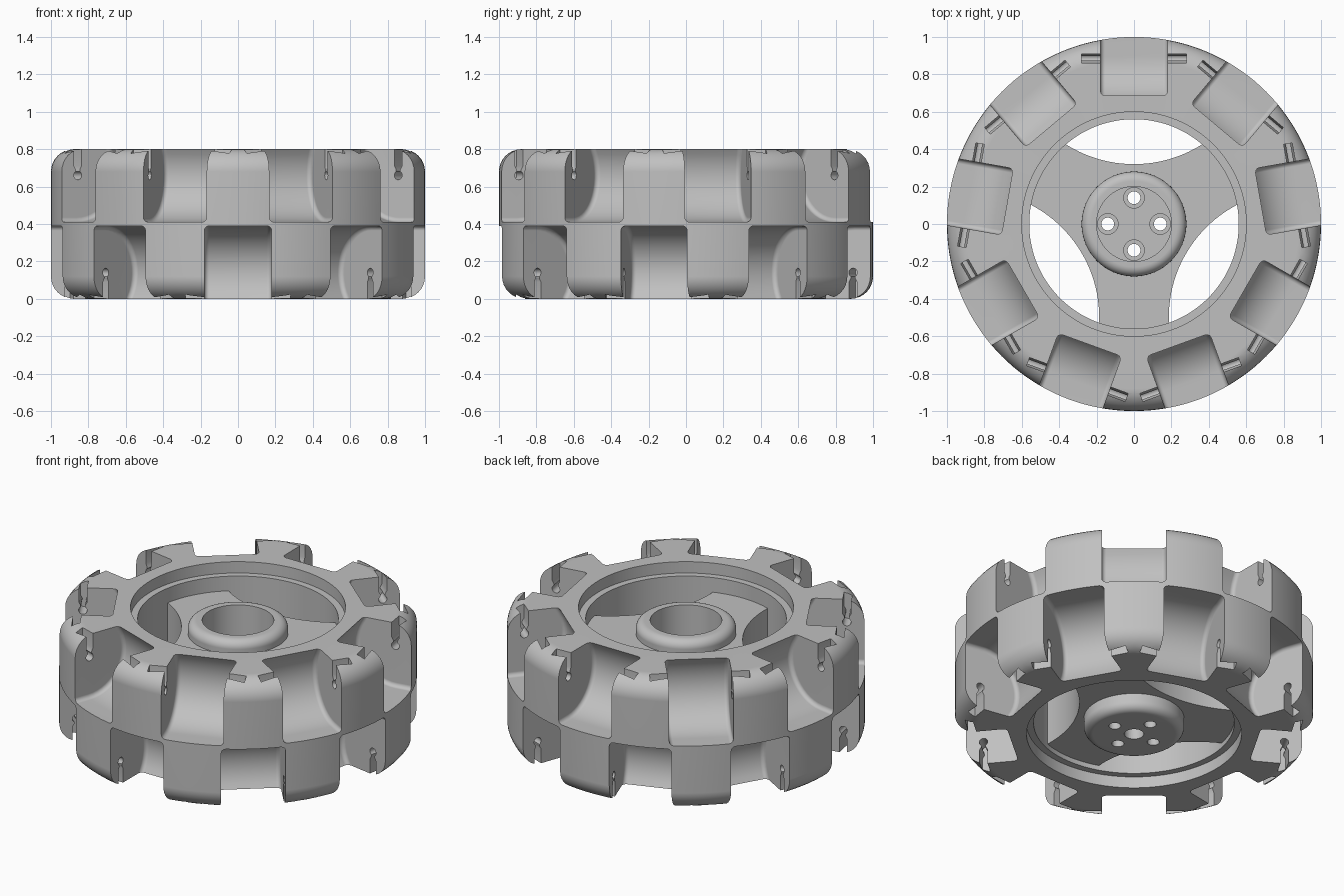
import bpy, bmesh, math
from mathutils import Matrix

if "Cube" in bpy.data.objects:
    bpy.data.objects.remove(bpy.data.objects["Cube"])

HEIGHT = 0.8
grey = bpy.data.materials.new("plain grey")
grey.use_nodes = True
colour = (0.53, 0.53, 0.53, 1)
grey.diffuse_color = colour
grey.node_tree.nodes["Principled BSDF"].inputs["Base Color"].default_value = colour


def make_object(name, bm):
    bmesh.ops.recalc_face_normals(bm, faces=bm.faces)
    mesh = bpy.data.meshes.new(name)
    bm.to_mesh(mesh)
    bm.free()
    mesh.materials.append(grey)
    obj = bpy.data.objects.new(name, mesh)
    bpy.context.collection.objects.link(obj)
    return obj


def arc(cx, cy, radius, start, end, steps):
    angles = [math.radians(start + (end - start) * i / steps) for i in range(steps + 1)]
    return [(cx + radius * math.cos(a), cy + radius * math.sin(a)) for a in angles]


def lathe(name, profile, closed, sides=144):
    """Spin an (r, z) profile around the z axis."""
    bm = bmesh.new()
    verts = [bm.verts.new((r, 0, z)) for r, z in profile]
    pairs = list(zip(verts, verts[1:]))
    if closed:
        pairs.append((verts[-1], verts[0]))
    edges = [bm.edges.new(p) for p in pairs]
    bmesh.ops.spin(bm, geom=verts + edges, cent=(0, 0, 0), axis=(0, 0, 1),
                   angle=math.tau, steps=sides, use_duplicate=False)
    bmesh.ops.remove_doubles(bm, verts=bm.verts, dist=0.0001)
    return make_object(name, bm)


def add_cylinder(bm, radius, x, y, low, high, sides=32):
    bmesh.ops.create_cone(bm, cap_ends=True, segments=sides, radius1=radius, radius2=radius,
                          depth=high - low, matrix=Matrix.Translation((x, y, (low + high) / 2)))


def add_prism(bm, outline, half_width, angle, bevel=0):
    """Extrude an (r, z) outline along the tangent, then turn it to its place."""
    part = bmesh.new()
    face = part.faces.new([part.verts.new((r, -half_width, z)) for r, z in outline])
    cap = bmesh.ops.extrude_face_region(part, geom=[face])["geom"]
    moved = [g for g in cap if isinstance(g, bmesh.types.BMVert)]
    bmesh.ops.translate(part, verts=moved, vec=(0, 2 * half_width, 0))
    bmesh.ops.recalc_face_normals(part, faces=part.faces)
    if bevel:
        rims = [e for e in part.edges if abs(e.verts[0].co.y - e.verts[1].co.y) < 0.001]
        bmesh.ops.bevel(part, geom=rims, offset=bevel, segments=3, profile=0.5,
                        affect='EDGES', clamp_overlap=True)
    bmesh.ops.rotate(part, verts=part.verts, cent=(0, 0, 0),
                     matrix=Matrix.Rotation(math.radians(angle), 3, 'Z'))
    temp = bpy.data.meshes.new("temp")
    part.to_mesh(temp)
    part.free()
    bm.from_mesh(temp)
    bpy.data.meshes.remove(temp)


def cut(obj, name, bm):
    cutter = make_object(name, bm)
    cutter.hide_render = True
    mod = obj.modifiers.new("cut", 'BOOLEAN')
    mod.operation = 'DIFFERENCE'
    mod.solver = 'EXACT'
    mod.object = cutter
    bpy.context.view_layer.objects.active = obj
    bpy.ops.object.modifier_apply(modifier=mod.name)
    bpy.data.objects.remove(cutter)


def finish(obj):
    bpy.ops.object.select_all(action='DESELECT')
    obj.select_set(True)
    bpy.context.view_layer.objects.active = obj
    bpy.ops.object.shade_smooth_by_angle(angle=math.radians(32))
    mod = obj.modifiers.new("face weights", 'WEIGHTED_NORMAL')
    mod.keep_sharp = True
    bpy.ops.object.modifier_apply(modifier=mod.name)


# Rim: rounded outer corners and a stepped bore
round_r, step, bore = 0.12, 0.07, 0.56
upper = arc(1 - round_r, HEIGHT - round_r, round_r, 0, 90, 8)
upper += [(0.6, HEIGHT), (0.6, HEIGHT - step), (bore, HEIGHT - step)]
rim = lathe("rim", upper + [(r, HEIGHT - z) for r, z in reversed(upper)], True)

# Undercut roller pockets and keyhole pin slots, staggered between the two layers
pocket = [(1.2, 0.41)] + arc(0.895, 0.66, 0.25, 270, 146, 16) + [(0.688, 1.0), (1.2, 1.0)]
keyhole = arc(0.885, 0.66, 0.024, 60, -240, 14)
keyhole += [(0.873, 0.69), (0.862, 0.71), (0.862, 0.9), (0.908, 0.9), (0.908, 0.71), (0.897, 0.69)]
pockets, slots = bmesh.new(), bmesh.new()
for k in range(9):
    for outline, bm, half, bevel in ((pocket, pockets, 0.18, 0.025), (keyhole, slots, 0.28, 0)):
        flipped = [(r, HEIGHT - z) for r, z in outline]
        add_prism(bm, outline, half, 90 + 40 * k, bevel)
        add_prism(bm, flipped, half, 110 + 40 * k, bevel)
cut(rim, "pocket_cutter", pockets)
cut(rim, "slot_cutter", slots)

# Web: a thick disc cut into three flared arms
bm = bmesh.new()
add_cylinder(bm, bore + 0.01, 0, 0, 0.1, 0.64, 144)
web = make_object("three_arm_web", bm)
bm = bmesh.new()
for a in (90, 210, 330):
    add_cylinder(bm, 0.68, math.cos(math.radians(a)), math.sin(math.radians(a)), 0, HEIGHT, 128)
add_cylinder(bm, 0.24, 0, 0, 0, HEIGHT, 64)
cut(web, "window_cutter", bm)

# Hub: rounded boss with an open top socket
low, high, socket_floor = 0.0, 0.72, 0.2
hub_profile = [(0, low)] + arc(0.23, low + 0.05, 0.05, 270, 360, 6)
hub_profile += arc(0.23, high - 0.05, 0.05, 0, 90, 6)
hub_profile += [(0.2, high), (0.2, socket_floor), (0, socket_floor)]
hub = lathe("hub", hub_profile, False, 96)

# Four screw holes with sunken seats, and a blind centre hole below
holes, seats = bmesh.new(), bmesh.new()
for x, y in ((0.14, 0), (-0.14, 0), (0, 0.14), (0, -0.14)):
    add_cylinder(holes, 0.034, x, y, -0.1, 0.4)
    add_cylinder(seats, 0.055, x, y, socket_floor - 0.05, 0.4)
add_cylinder(holes, 0.055, 0, 0, -0.1, 0.1)
cut(hub, "hole_cutter", holes)
cut(hub, "seat_cutter", seats)

for part in (rim, web, hub):
    finish(part)
